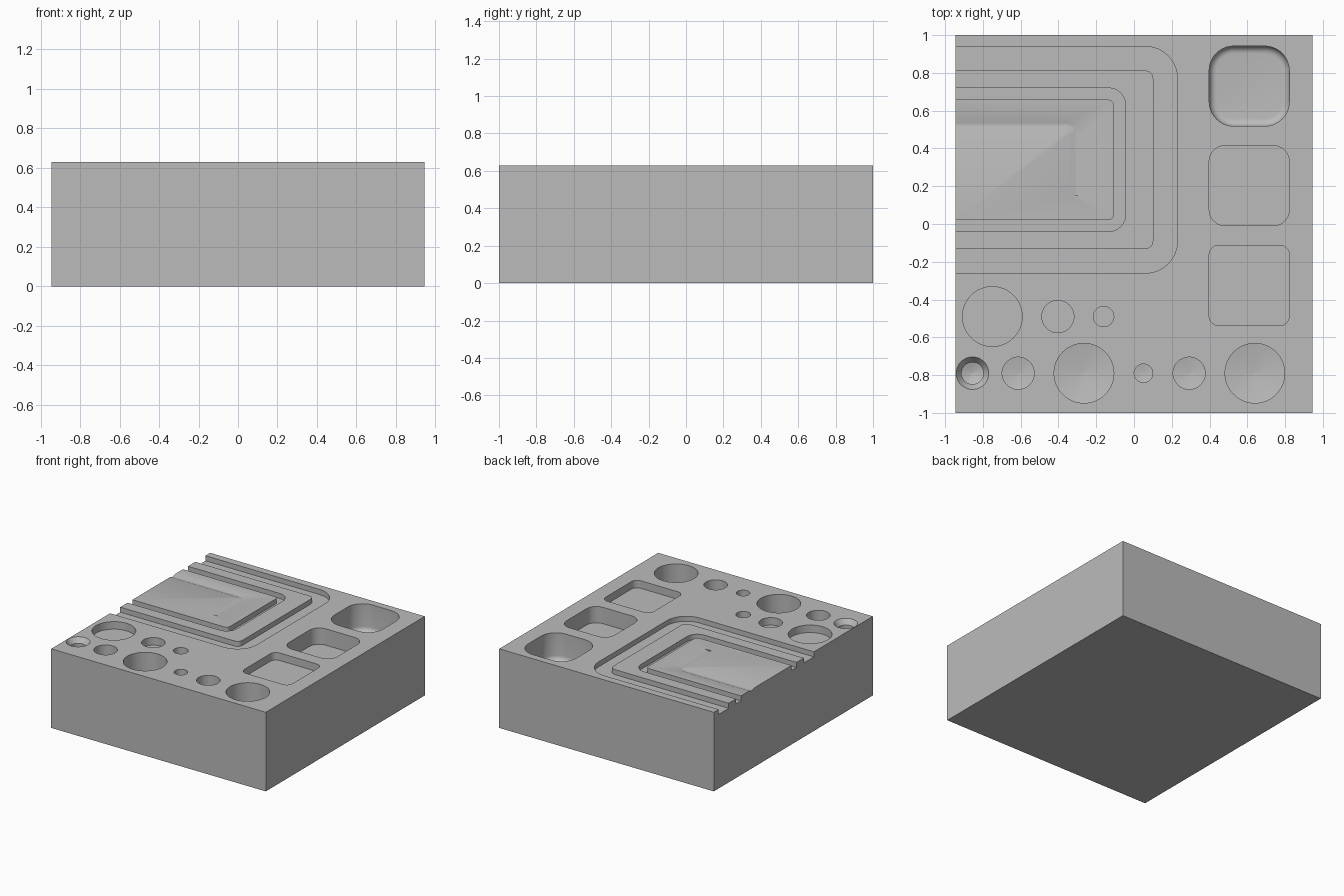
import bpy
import bmesh
from math import cos, sin, pi

if "Cube" in bpy.data.objects:
    bpy.data.objects.remove(bpy.data.objects["Cube"], do_unlink=True)

W, D, TOP = 1.89, 2.0, 0.63
OVER = TOP + 0.1          # cutters rise above the block
LEFT = -1.2               # cutters overshoot the left side

metal = bpy.data.materials.new("plain_grey")
metal.use_nodes = True
metal.diffuse_color = (0.5, 0.5, 0.5, 1)
metal.node_tree.nodes["Principled BSDF"].inputs["Base Color"].default_value = (0.5, 0.5, 0.5, 1)


def loft(name, rings):
    """Closed solid through rings of equal length, each given as (outline, z)."""
    bm = bmesh.new()
    loops = [[bm.verts.new((x, y, z)) for x, y in pts] for pts, z in rings]
    n = len(loops[0])
    for a, b in zip(loops, loops[1:]):
        for i in range(n):
            j = (i + 1) % n
            bm.faces.new((a[i], a[j], b[j], b[i]))
    bm.faces.new(loops[0][::-1])
    bm.faces.new(loops[-1])
    bmesh.ops.recalc_face_normals(bm, faces=bm.faces)
    mesh = bpy.data.meshes.new(name)
    bm.to_mesh(mesh)
    bm.free()
    mesh.materials.append(metal)
    obj = bpy.data.objects.new(name, mesh)
    bpy.context.collection.objects.link(obj)
    return obj


def arc(cx, cy, r, start, turn, steps):
    return [(cx + r * cos(start + turn * i / steps),
             cy + r * sin(start + turn * i / steps)) for i in range(steps + 1)]


def circle(cx, cy, r):
    return arc(cx, cy, r, 0, 2 * pi, 64)[:-1]


def rounded_square(cx, cy, h, r):
    pts = []
    for k, (sx, sy) in enumerate([(1, 1), (-1, 1), (-1, -1), (1, -1)]):
        pts += arc(cx + sx * (h - r), cy + sy * (h - r), r, k * pi / 2, pi / 2, 10)
    return pts


def bay(right, low, high, r):
    """Outline open to the left with two rounded right corners."""
    return ([(LEFT, low)] + arc(right - r, low + r, r, -pi / 2, pi / 2, 12)
            + arc(right - r, high - r, r, 0, pi / 2, 12) + [(LEFT, high)])


def groove(outer, width, depth):
    right, low, high, r = outer
    inner = bay(right - width, low + width, high - width, r - width)
    outline = bay(*outer) + inner[::-1]
    return loft("groove_cutter", [(outline, TOP - depth), (outline, OVER)])


def hole(cx, cy, r, depth, dimple=0.0):
    rings = [(circle(cx, cy, r), TOP - depth), (circle(cx, cy, r), OVER)]
    if dimple:
        rings.insert(0, (circle(cx, cy, r * 0.06), TOP - depth - dimple))
    return loft("hole_cutter", rings)


def hook(half):
    """Bent strip of the given half width, used for the soft crease."""
    x, y, r = -0.305, 0.525, 0.05
    outer = [(LEFT, y + half)] + arc(x - r, y - r, r + half, pi / 2, -pi / 2, 8) + [(x + half, 0.15)]
    inner = [(x - half, 0.15)] + arc(x - r, y - r, r - half, 0, pi / 2, 8) + [(LEFT, y - half)]
    return outer + inner


# Block
outline = [(-W / 2, -D / 2), (W / 2, -D / 2), (W / 2, D / 2), (-W / 2, D / 2)]
block = loft("machined_block", [(outline, 0), (outline, TOP)])

# Two nested grooves running out through the left side
cutters = [groove((0.23, -0.26, 0.94, 0.17), 0.128, 0.04),
           groove((-0.045, -0.04, 0.72, 0.09), 0.062, 0.04)]

# Soft crease on the inner plateau
cutters.append(loft("crease_cutter", [(hook(0.008), TOP - 0.008), (hook(0.03), TOP),
                                      (hook(0.03), OVER)]))

# Square pockets, front to back: deeper and rounder
for cy, r, depth in [(-0.325, 0.05, 0.06), (0.203, 0.085, 0.13)]:
    sq = rounded_square(0.61, cy, 0.212, r)
    cutters.append(loft("pocket_cutter", [(sq, TOP - depth), (sq, OVER)]))

# Back pocket with a filleted floor
rings, fillet = [], 0.04
for i in range(7):
    a = i / 6 * pi / 2
    inset = fillet * (1 - sin(a))
    rings.append((rounded_square(0.61, 0.73, 0.212 - inset, 0.13 - inset),
                  TOP - 0.22 + fillet * (1 - cos(a))))
rings.append((rounded_square(0.61, 0.73, 0.212, 0.13), OVER))
cutters.append(loft("pocket_cutter", rings))

# Shallow flat holes
for cx, r in [(-0.75, 0.158), (-0.403, 0.085), (-0.161, 0.054)]:
    cutters.append(hole(cx, -0.49, r, 0.06))

# Deep drilled holes with dished floors
for cx, r in [(-0.613, 0.085), (-0.265, 0.158), (0.05, 0.049), (0.292, 0.085), (0.64, 0.158)]:
    cutters.append(hole(cx, -0.79, r, 0.22, r * 0.15))

# Countersunk hole
sink = [(0.004, 0.17), (0.058, 0.15), (0.058, 0.04), (0.086, 0), (0.086, TOP - OVER)]
cutters.append(loft("countersink_cutter",
                    [(circle(-0.855, -0.79, r), TOP - d) for r, d in sink]))

# Cut everything out of the block
bpy.context.view_layer.objects.active = block
block.select_set(True)
for cutter in cutters:
    cutter.hide_render = True
    mod = block.modifiers.new("cut", "BOOLEAN")
    mod.operation = "DIFFERENCE"
    mod.solver = "EXACT"
    mod.object = cutter
    bpy.ops.object.modifier_apply(modifier=mod.name)
    bpy.data.objects.remove(cutter, do_unlink=True)

bpy.ops.object.shade_smooth_by_angle(angle=pi / 6)
